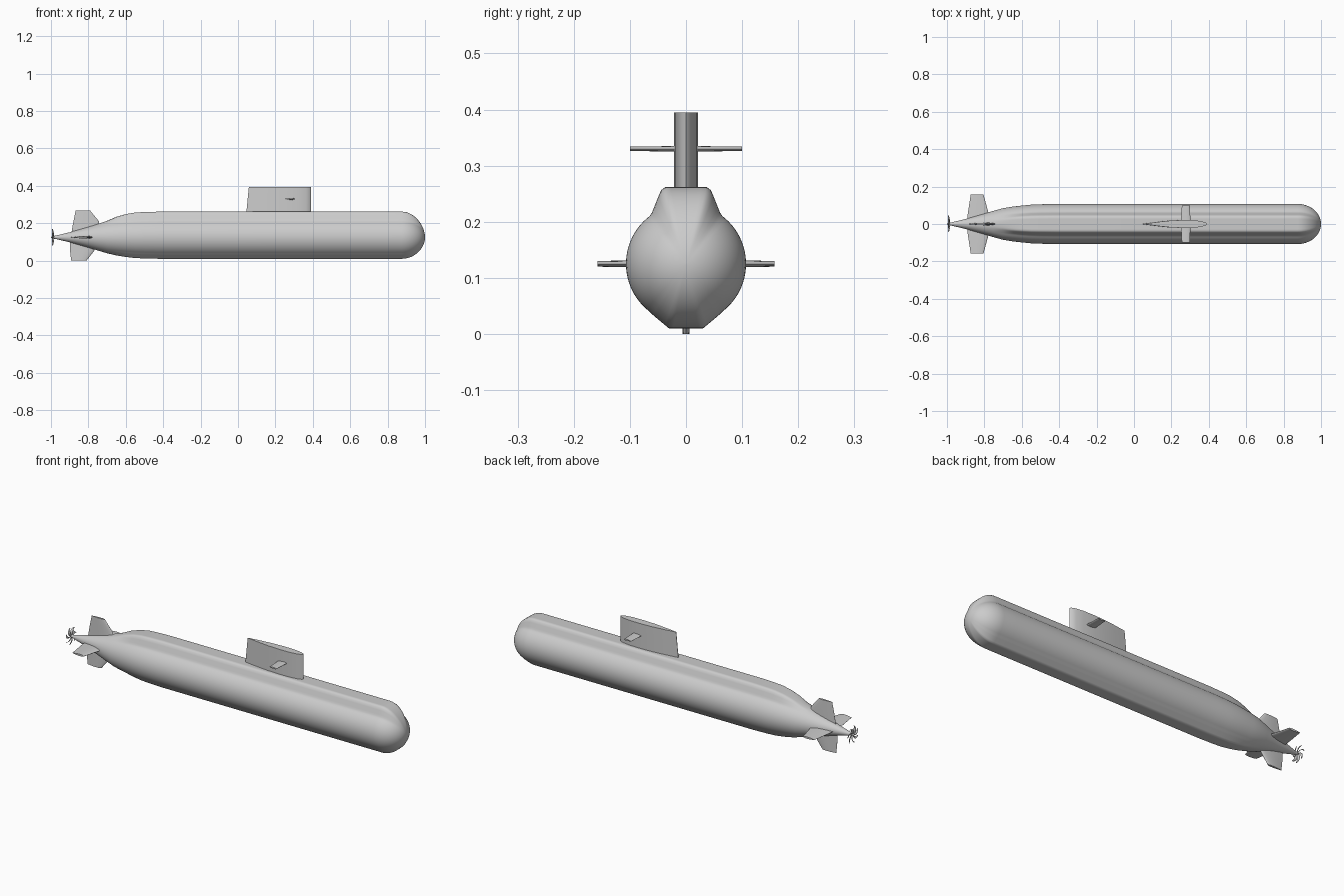
import bpy, bmesh
from math import sin, cos, pi, radians, tau
from mathutils import Matrix, Vector

if "Cube" in bpy.data.objects:
    bpy.data.objects.remove(bpy.data.objects["Cube"])

AXIS_Z = 0.125  # height of the hull axis

grey = bpy.data.materials.new("hull_grey")
grey.use_nodes = True
colour = (0.6, 0.6, 0.6, 1)
grey.diffuse_color = colour
grey.node_tree.nodes["Principled BSDF"].inputs["Base Color"].default_value = colour


def finish(name, bm, angle=40):
    bmesh.ops.recalc_face_normals(bm, faces=bm.faces)
    mesh = bpy.data.meshes.new(name)
    bm.to_mesh(mesh)
    bm.free()
    mesh.materials.append(grey)
    obj = bpy.data.objects.new(name, mesh)
    bpy.context.collection.objects.link(obj)
    bpy.ops.object.select_all(action='DESELECT')
    obj.select_set(True)
    bpy.context.view_layer.objects.active = obj
    bpy.ops.object.shade_smooth_by_angle(angle=radians(angle))
    return obj


def loft(name, rings, matrix=None, angle=40):
    """Skin closed rings of equal length and cap both ends."""
    bm = bmesh.new()
    loops = [[bm.verts.new(p) for p in ring] for ring in rings]
    n = len(loops[0])
    for a, b in zip(loops, loops[1:]):
        for i in range(n):
            j = (i + 1) % n
            bm.faces.new((a[i], a[j], b[j], b[i]))
    bm.faces.new(loops[0])
    bm.faces.new(loops[-1])
    if matrix:
        bm.transform(matrix)
    return finish(name, bm, angle)


# Hull: round section with a flat raised deck and a shallow keel
def section_radius(a, deck):
    round_r = r = 0.107
    up, down = abs(a), pi - abs(a)
    if up < radians(60):
        r = max(r, min(0.137 / cos(up), 0.0905 / cos(up - radians(68))))
    elif down < radians(36):
        r = max(r, min(0.115 / cos(down), 0.1077 / cos(down - radians(40))))
    return round_r + (r - round_r) * deck


def hull_ring(x, scale, deck, n=96):
    ring = []
    for i in range(n):
        a = -pi + tau * i / n
        r = section_radius(a, deck) * scale
        ring.append((x, r * sin(a), AXIS_Z + r * cos(a)))
    return ring


stations = [(-0.99, 0.05, 0), (-0.9, 0.25, 0), (-0.8, 0.52, 0), (-0.75, 0.66, 0),
            (-0.7, 0.79, 0.15), (-0.65, 0.865, 0.65), (-0.6, 0.92, 0.92),
            (-0.55, 0.965, 1), (-0.5, 0.985, 1), (-0.42, 1, 1), (0.2, 1, 1), (0.8, 1, 1)]
for i in range(17):
    t = i / 16 * pi / 2 * 0.995
    stations.append((0.875 + 0.125 * sin(t), cos(t), 1 - (i / 16) ** 2))
loft("hull", [hull_ring(*s) for s in stations])

# Foil outline: (fraction from trailing edge, fraction of half thickness)
FOIL = [(0, 0.05), (0.2, 0.5), (0.4, 0.85), (0.6, 1), (0.8, 0.95),
        (0.92, 0.68), (0.98, 0.35), (1, 0)]


def fin(name, spans, z=AXIS_Z, turn=0):
    """spans: (distance out, trailing x, leading x, half thickness)."""
    outline = FOIL + [(u, -v) for u, v in FOIL[-2::-1]]
    rings = [[(xa + (xb - xa) * u, h * v, s) for u, v in outline]
             for s, xa, xb, h in spans]
    matrix = Matrix.Translation((0, 0, z)) @ Matrix.Rotation(radians(turn), 4, 'X')
    return loft(name, rings, matrix, 35)


# Sail and its diving planes
fin("sail", [(0.25, 0.044, 0.39, 0.021), (0.395, 0.058, 0.39, 0.021)], z=0)
for side, turn in (("left", 90), ("right", -90)):
    fin(f"sail_plane_{side}", [(0.0, 0.25, 0.303, 0.005), (0.1, 0.256, 0.298, 0.004)],
        z=0.33, turn=turn)
    # Horizontal tail fins
    fin(f"stern_plane_{side}", [(0, -0.895, -0.76, 0.007), (0.06, -0.888, -0.778, 0.007),
                                (0.158, -0.873, -0.805, 0.005)], turn=turn)

# Vertical tail fins
fin("upper_rudder", [(0, -0.895, -0.735, 0.007), (0.085, -0.88, -0.743, 0.007),
                     (0.142, -0.868, -0.79, 0.005)])
fin("lower_rudder", [(0, -0.9, -0.755, 0.007), (0.07, -0.898, -0.767, 0.007),
                     (0.125, -0.892, -0.81, 0.006)], turn=180)

# Propeller: hub and seven swept, twisted blades
hub = [[(x, r * cos(tau * i / 16), AXIS_Z + r * sin(tau * i / 16)) for i in range(16)]
       for x, r in ((-0.965, 0.009), (-0.985, 0.008), (-0.996, 0.005), (-1.0, 0.001))]
loft("propeller_hub", hub)

bm = bmesh.new()
STEPS = 7
for blade in range(7):
    rows = []
    for k in range(STEPS):
        t = k / (STEPS - 1)
        r = 0.005 + 0.04 * t
        mid = tau * blade / 7 + 0.7 * t * t
        chord = 0.005 * sin(pi * (0.2 + 0.7 * t))
        row = []
        for s in (-1, 1):
            a = mid + s * chord / r
            row.append(bm.verts.new((-0.988 + s * chord - 0.004 * t,
                                     r * sin(a), AXIS_Z + r * cos(a))))
        rows.append(row)
    for p, q in zip(rows, rows[1:]):
        bm.faces.new((p[0], p[1], q[1], q[0]))
blades = finish("propeller_blades", bm)
solid = blades.modifiers.new("thickness", 'SOLIDIFY')
solid.thickness = 0.0015
solid.offset = 0
